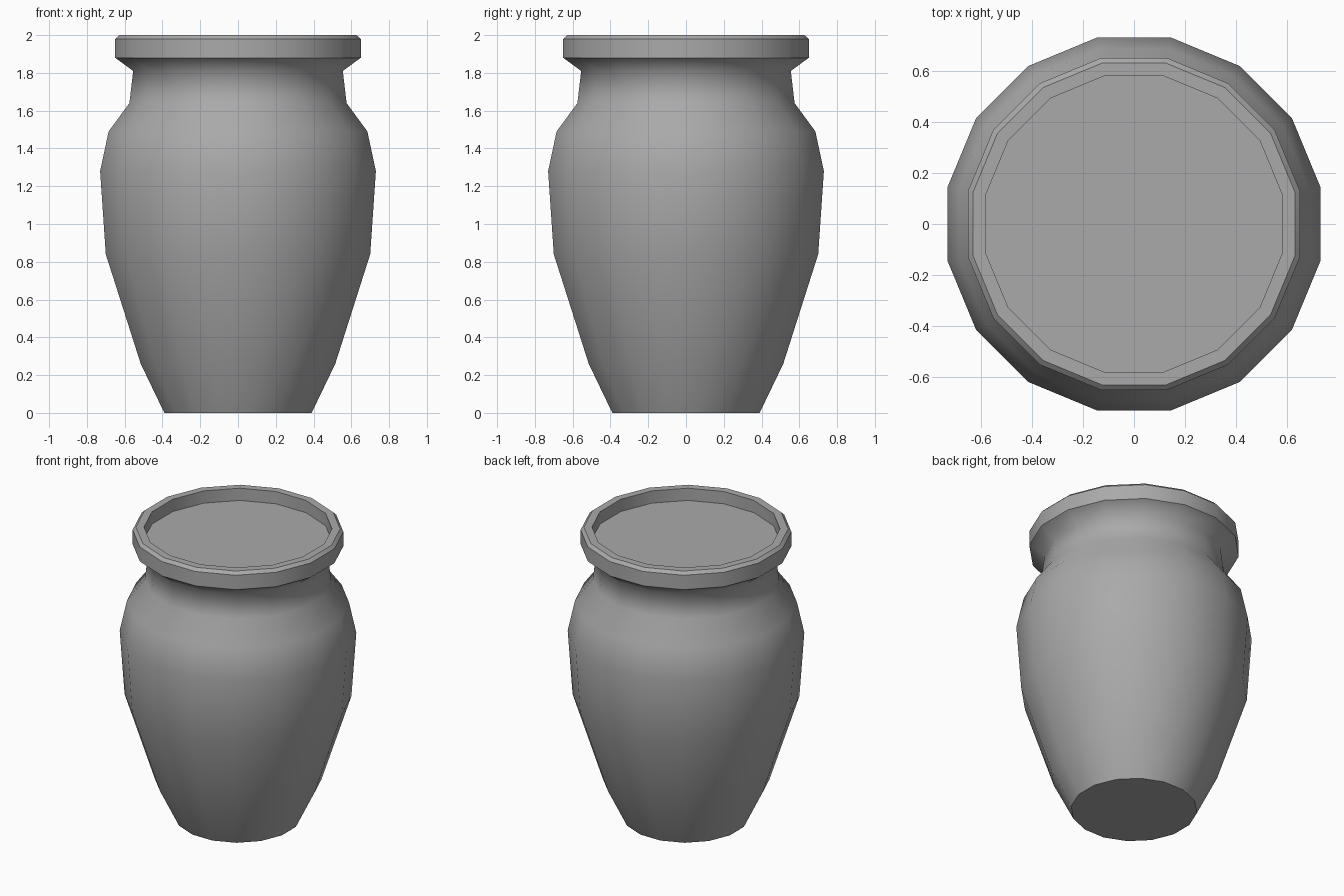
import bpy, bmesh, math

SIDES = 16
STEP = math.tau / SIDES

if "Cube" in bpy.data.objects:
    bpy.data.objects.remove(bpy.data.objects["Cube"], do_unlink=True)

# Grey clay
clay = bpy.data.materials.new("grey_clay")
clay.use_nodes = True
colour = (0.4, 0.4, 0.4, 1)
clay.diffuse_color = colour
clay.node_tree.nodes["Principled BSDF"].inputs["Base Color"].default_value = colour

# Profile: half width across flats, height, whether the ring is a hard edge
profile = [
    (0.39, 0, True), (0.515, 0.26, False), (0.70, 0.84, False),
    (0.73, 1.28, False), (0.685, 1.49, False), (0.575, 1.64, False),
    (0.555, 1.81, False),                       # neck
    (0.65, 1.88, True), (0.65, 1.98, True),     # rim band
    (0.63, 2.0, True), (0.58, 2.0, True),       # lip
    (0.58, 1.915, True),                        # recessed top
]


def ring(bm, flat, z):
    r = flat / math.cos(STEP / 2)
    return [bm.verts.new((r * math.cos((i + 0.5) * STEP),
                          r * math.sin((i + 0.5) * STEP), z))
            for i in range(SIDES)]


# Jar: rings joined by quads, closed at the base and the recessed top
bm = bmesh.new()
rings = [ring(bm, flat, z) for flat, z, hard in profile]
for low, high in zip(rings, rings[1:]):
    for i in range(SIDES):
        j = (i + 1) % SIDES
        bm.faces.new((low[i], low[j], high[j], high[i])).smooth = True
bm.faces.new(list(reversed(rings[0])))
bm.faces.new(rings[-1])

# Hard edges around the base, rim and lip
for verts, (flat, z, hard) in zip(rings, profile):
    for i in range(SIDES):
        bm.edges.get((verts[i], verts[(i + 1) % SIDES])).smooth = not hard

mesh = bpy.data.meshes.new("jar")
bm.to_mesh(mesh)
bm.free()
mesh.materials.append(clay)
jar = bpy.data.objects.new("jar", mesh)
bpy.context.collection.objects.link(jar)
